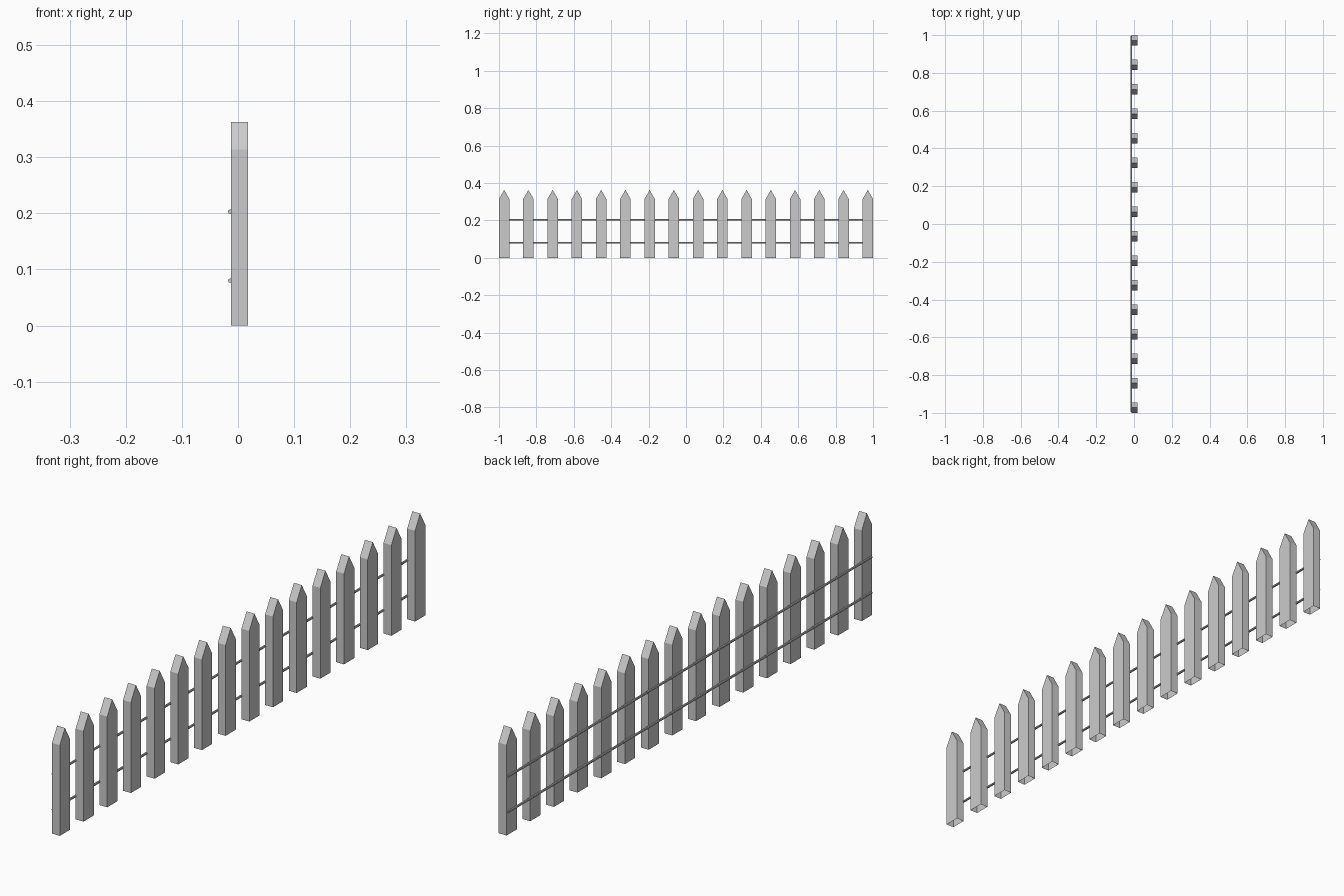
import bpy, bmesh, math
from mathutils import Matrix

if "Cube" in bpy.data.objects:
    bpy.data.objects.remove(bpy.data.objects["Cube"])

COUNT = 16
WIDTH, SHOULDER, PEAK = 0.056, 0.314, 0.363
BACK, FRONT = -0.0125, 0.0175


def add_object(name, bm):
    bmesh.ops.recalc_face_normals(bm, faces=bm.faces)
    mesh = bpy.data.meshes.new(name)
    bm.to_mesh(mesh)
    bm.free()
    obj = bpy.data.objects.new(name, mesh)
    bpy.context.collection.objects.link(obj)
    return obj


# Pointed picket: profile in the y-z plane pushed along x, hollow at the foot
def picket(name, y):
    h = WIDTH / 2
    profile = [(-h, 0), (h, 0), (h, SHOULDER), (0, PEAK), (-h, SHOULDER)]
    bm = bmesh.new()
    face = bm.faces.new([bm.verts.new((BACK, y + p, z)) for p, z in profile])
    ext = bmesh.ops.extrude_face_region(bm, geom=[face], use_keep_orig=True)
    verts = [g for g in ext["geom"] if isinstance(g, bmesh.types.BMVert)]
    bmesh.ops.translate(bm, verts=verts, vec=(FRONT - BACK, 0, 0))
    bmesh.ops.recalc_face_normals(bm, faces=bm.faces)
    foot = [f for f in bm.faces if all(v.co.z < 1e-5 for v in f.verts)]
    bmesh.ops.delete(bm, geom=foot, context="FACES_ONLY")
    return add_object(name, bm)


# Thin rail running the whole length behind the pickets
def rail(name, z):
    bm = bmesh.new()
    bmesh.ops.create_cone(
        bm, cap_ends=True, segments=8, radius1=0.004, radius2=0.004, depth=1.99,
        matrix=Matrix.Translation((-0.0138, 0, z)) @ Matrix.Rotation(math.pi / 2, 4, "X"))
    return add_object(name, bm)


span = 2 - WIDTH
for i in range(COUNT):
    picket(f"picket_{i + 1}", -span / 2 + span * i / (COUNT - 1))

rail("lower_rail", 0.08)
rail("upper_rail", 0.203)
